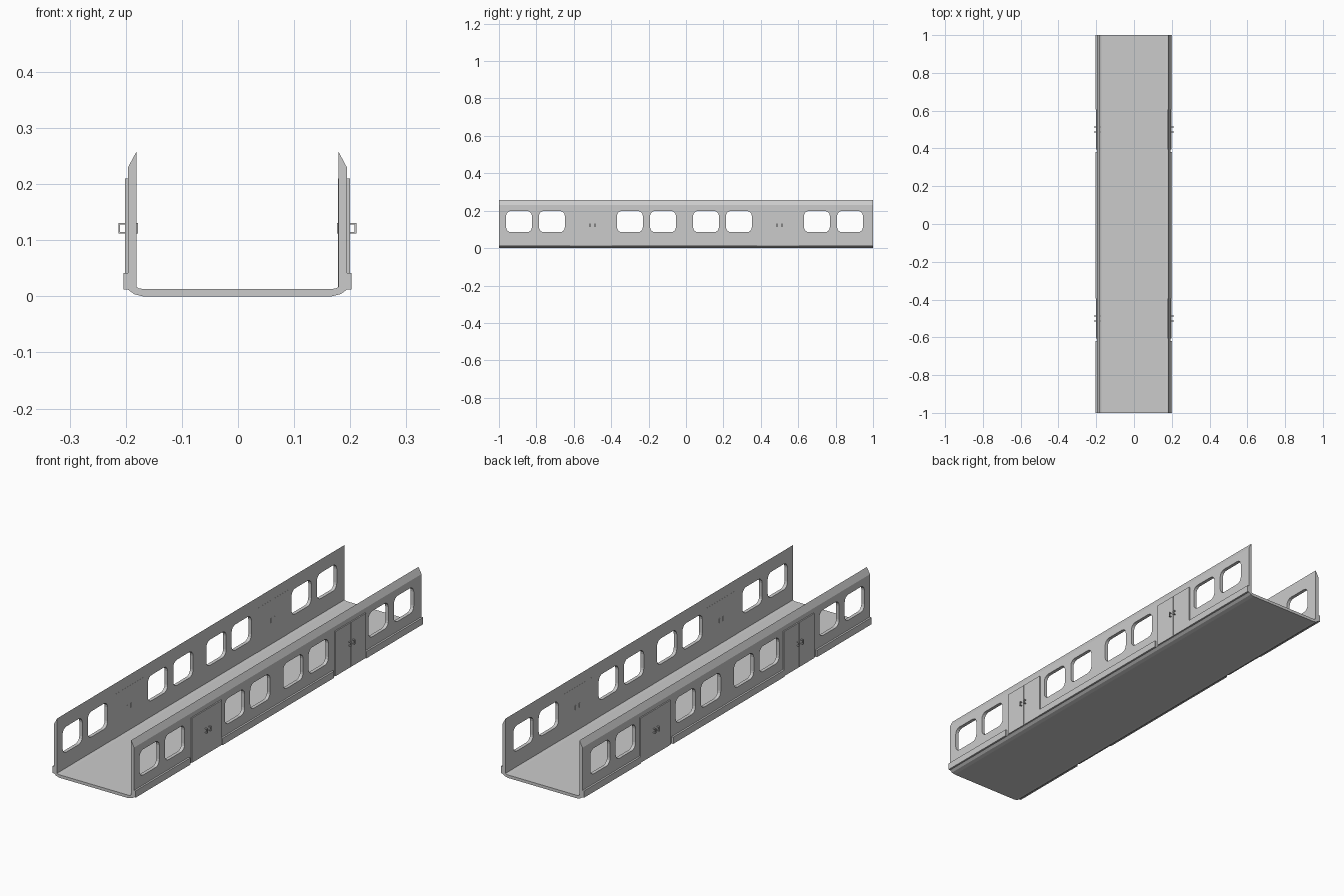
import bpy, bmesh, math

if "Cube" in bpy.data.objects:
    bpy.data.objects.remove(bpy.data.objects["Cube"])

CX = -0.001   # the shell sits very slightly left of centre


def finish(bm, name):
    bmesh.ops.recalc_face_normals(bm, faces=bm.faces[:])
    me = bpy.data.meshes.new(name)
    bm.to_mesh(me)
    bm.free()
    ob = bpy.data.objects.new(name, me)
    bpy.context.collection.objects.link(ob)
    return ob


def add_prism(bm, pts, axis_vec):
    vs = [bm.verts.new(p) for p in pts]
    f = bm.faces.new(vs)
    r = bmesh.ops.extrude_face_region(bm, geom=[f], use_keep_orig=True)
    moved = [g for g in r["geom"] if isinstance(g, bmesh.types.BMVert)]
    bmesh.ops.translate(bm, verts=moved, vec=axis_vec)


def add_box(bm, s, x0, x1, y0, y1, z0, z1):
    xa, xb = sorted((CX + s * x0, CX + s * x1))
    add_prism(bm, [(xa, y0, z0), (xa, y1, z0), (xa, y1, z1), (xa, y0, z1)], (xb - xa, 0, 0))


def rounded_rect(x, yc, zc, w, h, r, n=4):
    pts = []
    for k, (a, b) in enumerate(((1, 1), (-1, 1), (-1, -1), (1, -1))):
        for i in range(n + 1):
            t = math.pi / 2 * (k + i / n)
            pts.append((x, yc + a * (w / 2 - r) + r * math.cos(t),
                        zc + b * (h / 2 - r) + r * math.sin(t)))
    return pts


# Carriage shell: U-shaped section with bevelled wall tops
outer = [(0.168, 0), (0.184, 0.004), (0.195, 0.012), (0.195, 0.23), (0.180, 0.258)]
inner = [(0.180, 0.017), (0.176, 0.0145), (0.168, 0.013)]
half = outer + inner
section = half + [(-x, z) for x, z in reversed(half)]
bm = bmesh.new()
add_prism(bm, [(x + CX, -1, z) for x, z in section], (0, 2, 0))
shell = finish(bm, "carriage_shell")

# Window openings through both walls
bm = bmesh.new()
for yc in (-0.893, -0.717, -0.30, -0.123, 0.107, 0.283, 0.70, 0.877):
    add_prism(bm, rounded_rect(-0.3, yc, 0.142, 0.138, 0.113, 0.026), (0.6, 0, 0))
cutter = finish(bm, "window_cutter")
cutter.hide_render = True
mod = shell.modifiers.new("windows", "BOOLEAN")
mod.object = cutter
mod.operation = "DIFFERENCE"
mod.solver = "EXACT"
bpy.context.view_layer.objects.active = shell
bpy.ops.object.modifier_apply(modifier=mod.name)
bpy.data.objects.remove(cutter)

for s, side in ((1, "right"), (-1, "left")):
    # Lower skirts between the doors
    bm = bmesh.new()
    for y0, y1 in ((-1, -0.62), (-0.395, 0.38), (0.605, 1)):
        add_box(bm, s, 0.1945, 0.203, y0, y1, 0.012, 0.042)
    finish(bm, side + "_skirts")

    for yd, end in ((-0.5, "front"), (0.5, "rear")):
        # Double door leaves set through the wall
        bm = bmesh.new()
        for d in (-1, 1):
            ya, yb = sorted((yd + d * 0.001, yd + d * 0.105))
            add_box(bm, s, 0.1795, 0.2005, ya, yb, 0.0135, 0.21)
        finish(bm, f"{side}_{end}_door")

        # Pull handles, one per leaf
        bm = bmesh.new()
        for d in (-1, 1):
            ya, yb = yd + d * 0.013 - 0.003, yd + d * 0.013 + 0.003
            for z in (0.112, 0.128):
                add_box(bm, s, 0.178, 0.2095, ya, yb, z, z + 0.003)
            add_box(bm, s, 0.209, 0.212, ya, yb, 0.112, 0.131)
            add_box(bm, s, 0.1775, 0.1795, ya, yb, 0.112, 0.131)
        finish(bm, f"{side}_{end}_handles")
